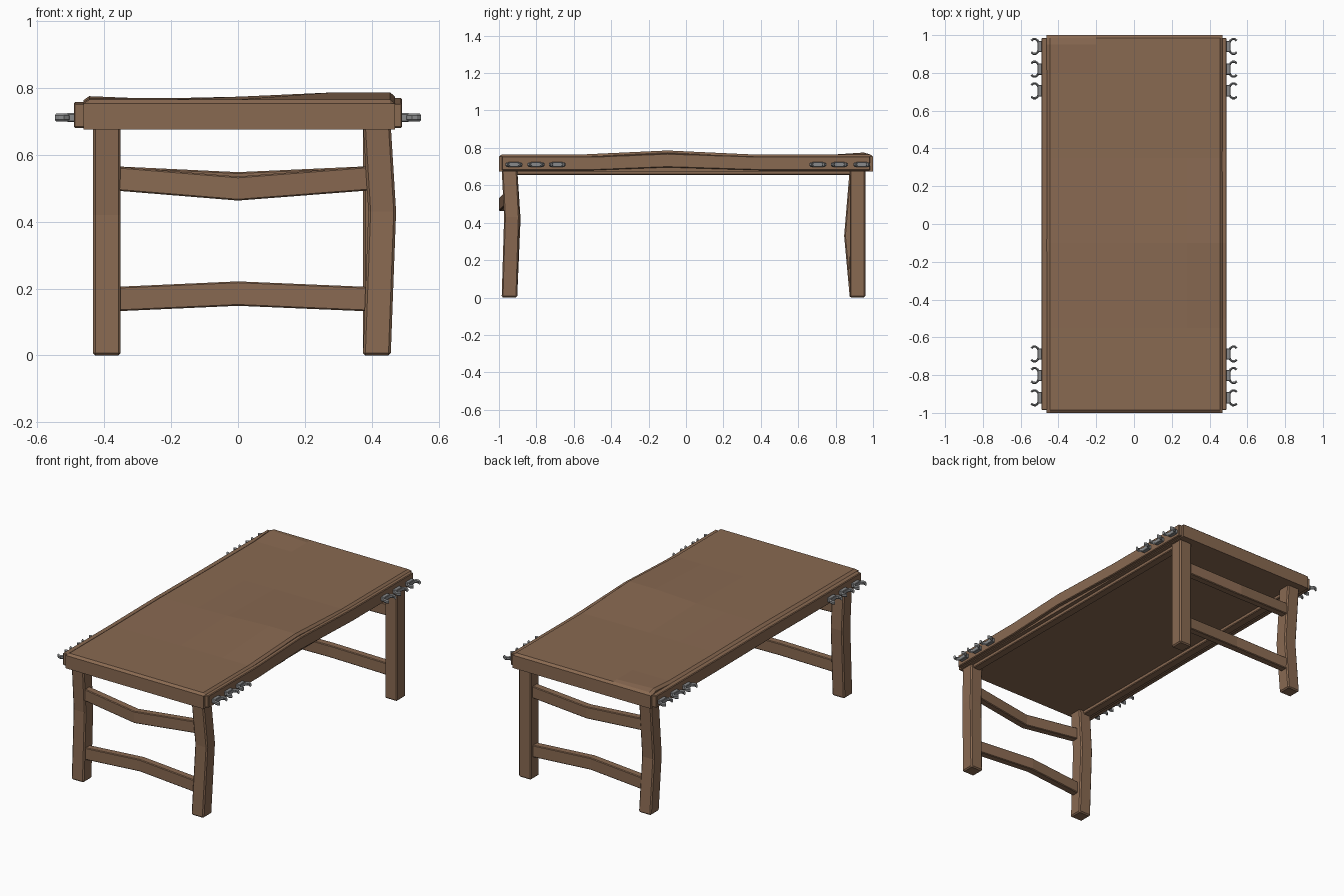
import bpy, bmesh, math
from mathutils import Vector

if "Cube" in bpy.data.objects:
    bpy.data.objects.remove(bpy.data.objects["Cube"])


def material(name, rgb):
    m = bpy.data.materials.new(name)
    m.diffuse_color = (*rgb, 1)
    m.use_nodes = True
    m.node_tree.nodes["Principled BSDF"].inputs["Base Color"].default_value = m.diffuse_color
    return m


WOOD = material("brown wood", (0.25, 0.142, 0.083))
METAL = material("grey metal", (0.25, 0.255, 0.26))


def finish(name, bm, mat, bevel=0):
    bmesh.ops.recalc_face_normals(bm, faces=bm.faces)
    me = bpy.data.meshes.new(name)
    bm.to_mesh(me)
    bm.free()
    me.materials.append(mat)
    ob = bpy.data.objects.new(name, me)
    bpy.context.collection.objects.link(ob)
    if bevel:
        mod = ob.modifiers.new("worn edges", "BEVEL")
        mod.width = bevel
        mod.segments = 1
        mod.limit_method = 'ANGLE'
        mod.angle_limit = math.radians(40)
    return ob


def loft(bm, rings):
    """Skin a list of closed rings and cap both ends."""
    vs = [[bm.verts.new(p) for p in r] for r in rings]
    n = len(vs[0])
    for a, b in zip(vs, vs[1:]):
        for i in range(n):
            bm.faces.new((a[i], a[(i + 1) % n], b[(i + 1) % n], b[i]))
    bm.faces.new(vs[0])
    bm.faces.new(vs[-1])


def beam(name, centres, axis, w, h, mat=WOOD, bevel=0.006):
    """Timber running along an axis (0, 1, 2), bent through the given centres."""
    u, v = [i for i in range(3) if i != axis]
    rings = []
    for c in centres:
        ring = []
        for su, sv in ((-1, -1), (1, -1), (1, 1), (-1, 1)):
            p = Vector(c)
            p[u] += su * w / 2
            p[v] += sv * h / 2
            ring.append(p)
        rings.append(ring)
    bm = bmesh.new()
    loft(bm, rings)
    return finish(name, bm, mat, bevel)


# Table top: warped upper surface on a thick board
def top_z(x, y):
    ridge = max(0, 1 - abs(y + 0.1) / 0.45)
    hump = ridge * min(1, max(0, (x + 0.1) / 0.38))
    corner = 0.01 if x < -0.3 and 0.9 < y < 0.96 else 0
    return 0.765 + 0.017 * hump + 0.004 * ridge + corner


XS = (-0.462, -0.445, -0.2, 0, 0.28, 0.455, 0.469)
rings = []
for y in (-1, -0.985, -0.55, -0.1, 0.35, 0.8, 0.95, 0.985, 1):
    end = abs(y) > 0.99
    ring = [(x, y, top_z(x, y) - (0.012 if end or i in (0, len(XS) - 1) else 0))
            for i, x in enumerate(XS)]
    rings.append(ring + [(XS[-1], y, 0.675), (XS[0], y, 0.675)])
bm = bmesh.new()
loft(bm, rings)
finish("table_top", bm, WOOD)

# Side boards (wavy) and the straight rails between the legs
for tag, x, rail_x, lift in (("left", -0.4725, -0.405, 0.003), ("right", 0.4725, 0.42, 0.016)):
    path = [(x, -0.985, 0.717), (x, -0.5, 0.717), (x, -0.1, 0.717 + lift),
            (x, 0.4, 0.717), (x, 0.985, 0.717)]
    beam(tag + "_side_board", path, 1, 0.036, 0.074, bevel=0.004)
    beam(tag + "_under_rail", [(rail_x, -0.92, 0.67), (rail_x, 0.89, 0.67)], 1, 0.05, 0.03,
         bevel=0.004)

# Legs: three of the four bow at mid height
for name, x, y, dx, dy, zb in (
        ("front_left_leg", -0.392, -0.944, 0, 0.018, 0.42),
        ("front_right_leg", 0.415, -0.944, 0.016, 0.013, 0.43),
        ("back_left_leg", -0.392, 0.917, 0, -0.03, 0.33),
        ("back_right_leg", 0.415, 0.917, 0, 0, 0.4)):
    beam(name, [(x, y, 0), (x + dx, y + dy, zb), (x, y, 0.69)], 2, 0.083, 0.083, bevel=0.007)

# Stretchers: upper ones sag outward, lower ones arch inward
for tag, y, s, out in (("front", -0.944, -1, 0.033), ("back", 0.917, 1, 0.02)):
    sag = 0.031 if s < 0 else 0.018
    beam(tag + "_upper_stretcher",
         [(-0.38, y, 0.53), (0, y + s * out, 0.53 - sag), (0.4, y, 0.53)], 0, 0.045, 0.072,
         bevel=0.004)
    beam(tag + "_lower_stretcher",
         [(-0.38, y, 0.168), (0, y - s * 0.02, 0.185), (0.4, y, 0.168)], 0, 0.045, 0.073,
         bevel=0.004)

# Metal hooks along both long sides: a block with an open hoop facing outward
for s, side in ((-1, "left"), (1, "right")):
    for i, y in enumerate((-0.92, -0.802, -0.688, 0.705, 0.82, 0.94)):
        beam(f"{side}_hook_block_{i}", [(s * 0.482, y, 0.711), (s * 0.512, y, 0.711)],
             0, 0.06, 0.026, METAL, 0.003)
        bm = bmesh.new()
        rings = []
        for k in range(11):
            a = math.radians(50 + 26 * k)
            c = Vector((s * (0.527 + 0.026 * math.cos(a)), y + 0.04 * math.sin(a), 0.711))
            d = Vector((s * math.cos(a), math.sin(a), 0)).normalized()
            rings.append([c + d * (0.007 * math.cos(t)) + Vector((0, 0, 0.012 * math.sin(t)))
                          for t in [math.tau * (j + 0.5) / 6 for j in range(6)]])
        loft(bm, rings)
        finish(f"{side}_hook_{i}", bm, METAL)
